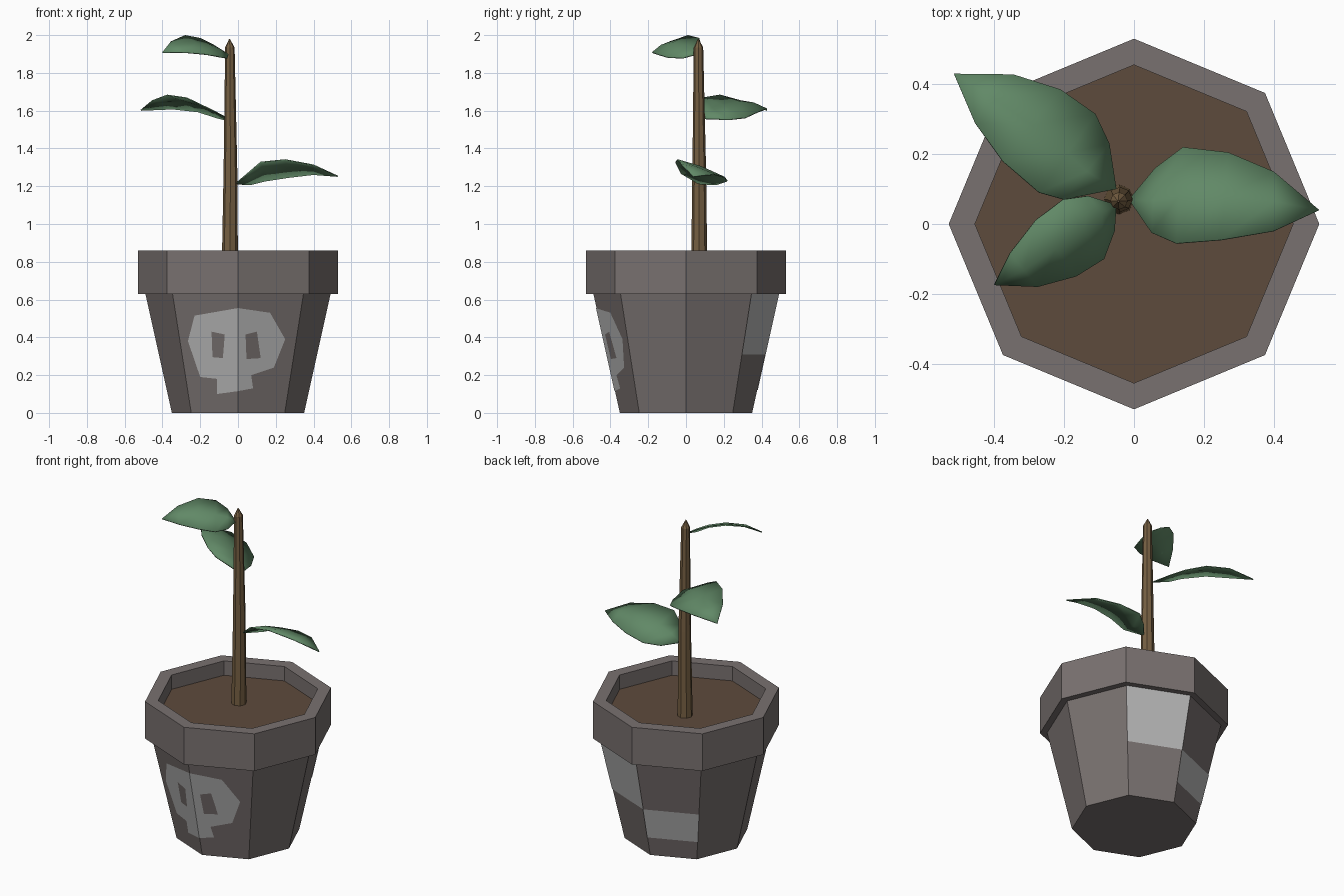
import bpy, math
from mathutils import Vector
from mathutils.geometry import tessellate_polygon

if "Cube" in bpy.data.objects:
    bpy.data.objects.remove(bpy.data.objects["Cube"])


def material(name, rgb):
    m = bpy.data.materials.new(name)
    m.diffuse_color = (*rgb, 1)
    m.use_nodes = True
    m.node_tree.nodes["Principled BSDF"].inputs["Base Color"].default_value = m.diffuse_color
    return m


POT = material("pot_grey", (0.19, 0.165, 0.16))
PAINT = material("paint", (0.47, 0.47, 0.47))
SOIL = material("soil", (0.11, 0.07, 0.045))
BARK = material("bark", (0.18, 0.115, 0.055))
LEAF = material("leaf", (0.12, 0.25, 0.135))


def make(name, verts, faces, mat):
    me = bpy.data.meshes.new(name)
    me.from_pydata([tuple(v) for v in verts], [], faces)
    me.materials.append(mat)
    ob = bpy.data.objects.new(name, me)
    bpy.context.collection.objects.link(ob)
    return ob


def lathe(name, rings, mat, sides=8):
    """Rings of (radius, z, centre x, centre y), bottom closed."""
    verts, faces = [], [tuple(reversed(range(sides)))]
    for r, z, cx, cy in rings:
        for i in range(sides):
            a = math.tau * i / sides
            verts.append((cx + r * math.cos(a), cy + r * math.sin(a), z))
    for k in range(len(rings) - 1):
        for i in range(sides):
            j = (i + 1) % sides
            faces.append((k * sides + i, k * sides + j,
                          (k + 1) * sides + j, (k + 1) * sides + i))
    return make(name, verts, faces, mat)


def wall_radius(z):
    return 0.35 + 0.14 * z / 0.63 + 0.003


# Pot with thick rim
lathe("pot", [(r, z, 0, 0) for r, z in
              [(0.35, 0), (0.49, 0.63), (0.53, 0.63), (0.53, 0.86),
               (0.455, 0.86), (0.455, 0.77)]], POT)

# Soil
make("soil", [(0.455 * math.cos(i * math.pi / 4), 0.455 * math.sin(i * math.pi / 4), 0.771)
              for i in range(8)], [tuple(range(8))], SOIL)

# Painted skull, one half on each front wall, with an open eye
halves = {
    "skull_left": ([(0, 0.555), (-0.23, 0.515), (-0.265, 0.38), (-0.2, 0.19),
                    (-0.11, 0.18), (-0.11, 0.1), (0, 0.115)],
                   [(-0.14, 0.43), (-0.07, 0.415), (-0.08, 0.29), (-0.135, 0.295)]),
    "skull_right": ([(0, 0.555), (0.17, 0.53), (0.25, 0.39), (0.19, 0.24),
                     (0.07, 0.2), (0.08, 0.13), (0, 0.115)],
                    [(0.04, 0.415), (0.1, 0.43), (0.12, 0.29), (0.045, 0.285)]),
}
for name, loops in halves.items():
    tris = tessellate_polygon([[Vector((x, z, 0)) for x, z in lp] for lp in loops])
    flat = loops[0] + loops[1]
    verts = [Vector((x, abs(x) * math.tan(math.pi / 8) - wall_radius(z), z)) for x, z in flat]
    faces = []
    for a, b, c in tris:
        n = (verts[b] - verts[a]).cross(verts[c] - verts[a])
        faces.append((a, b, c) if n.y < 0 else (a, c, b))
    make(name, verts, faces, PAINT)

# Painted patches on the back walls
for name, a0, z0, z1 in [("patch_upper", 45, 0.31, 0.63), ("patch_lower", 90, 0.12, 0.31)]:
    verts = []
    for deg, z in [(a0, z0), (a0 + 45, z0), (a0 + 45, z1), (a0, z1)]:
        a = math.radians(deg)
        verts.append((wall_radius(z) * math.cos(a), wall_radius(z) * math.sin(a), z))
    make(name, verts, [(0, 1, 2, 3)], PAINT)

# Stem, tapering to a point
lathe("stem", [(0.043, 0.76, -0.043, 0.07), (0.036, 1.3, -0.04, 0.07),
               (0.025, 1.935, -0.043, 0.066), (0.002, 1.98, -0.045, 0.065)], BARK)


# Leaves: base, tip, raised edge and lowered edge
def leaf(name, base, tip, high, low):
    verts, faces = [Vector(base), Vector(tip)], []
    for h, l in zip(high, low):
        h, l = Vector(h), Vector(l)
        verts += [h, (h + l) / 2 + Vector((0, 0, 0.01)), l]
    for s in (0, 1):
        faces.append((0, 2 + s, 3 + s))
        for k in range(len(high) - 1):
            i = 2 + 3 * k + s
            faces.append((i, i + 3, i + 4, i + 1))
        i = 2 + 3 * (len(high) - 1) + s
        faces.append((i, 1, i + 1))
    # keep the upper side facing up
    a, b, c = (verts[i] for i in faces[1][:3])
    if (b - a).cross(c - a).z < 0:
        faces = [tuple(reversed(f)) for f in faces]
    ob = make(name, verts, faces, LEAF)
    ob.data.polygons.foreach_set("use_smooth", [True] * len(faces))
    mod = ob.modifiers.new("thickness", "SOLIDIFY")
    mod.thickness = 0.006


leaf("leaf_lower", (-0.015, 0.07, 1.215), (0.53, 0.04, 1.255),
     [(0.05, -0.025, 1.27), (0.12, -0.055, 1.33), (0.25, -0.045, 1.343), (0.4, -0.02, 1.315)],
     [(0.06, 0.16, 1.21), (0.14, 0.22, 1.23), (0.27, 0.205, 1.25), (0.4, 0.15, 1.265)])
leaf("leaf_middle", (-0.05, 0.1, 1.56), (-0.515, 0.43, 1.605),
     [(-0.2, 0.07, 1.635), (-0.27, 0.09, 1.67), (-0.375, 0.18, 1.685), (-0.455, 0.29, 1.655)],
     [(-0.07, 0.23, 1.555), (-0.11, 0.315, 1.565), (-0.21, 0.385, 1.597), (-0.345, 0.428, 1.612)])
leaf("leaf_upper", (-0.05, 0.055, 1.9), (-0.4, -0.175, 1.91),
     [(-0.13, 0.08, 1.95), (-0.2, 0.07, 1.985), (-0.28, 0.01, 2.0), (-0.355, -0.085, 1.967)],
     [(-0.055, -0.02, 1.88), (-0.085, -0.1, 1.885), (-0.165, -0.15, 1.9), (-0.275, -0.18, 1.91)])
